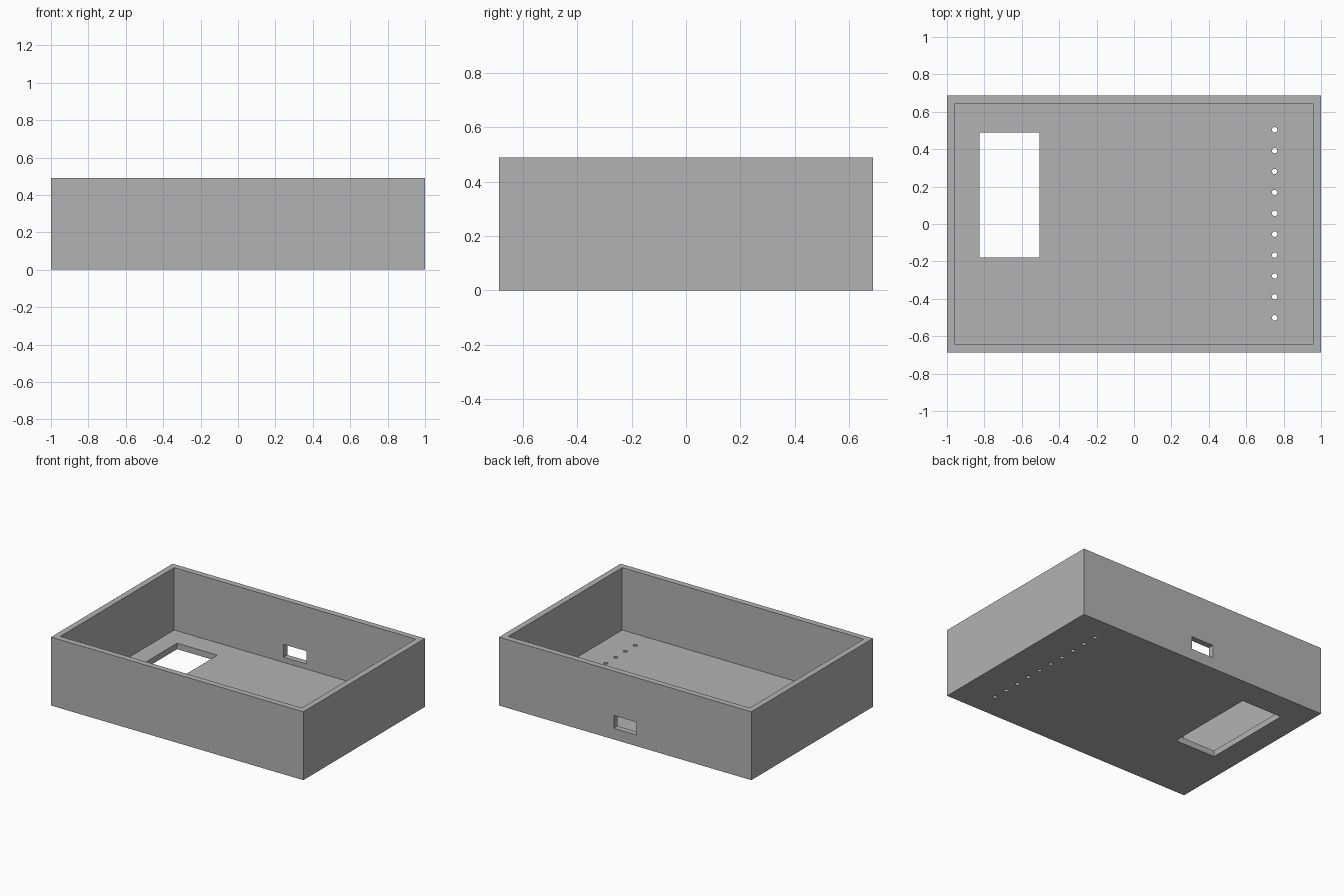
import bpy
import bmesh
from mathutils import Matrix, Vector

if "Cube" in bpy.data.objects:
    bpy.data.objects.remove(bpy.data.objects["Cube"], do_unlink=True)

WIDTH, DEPTH, HEIGHT, WALL = 2.0, 1.376, 0.49, 0.043

grey = bpy.data.materials.new("plain_grey")
grey.use_nodes = True
grey.diffuse_color = (0.45, 0.45, 0.45, 1)
grey.node_tree.nodes["Principled BSDF"].inputs["Base Color"].default_value = (0.45, 0.45, 0.45, 1)


def add_box(bm, low, high):
    low, high = Vector(low), Vector(high)
    size = Matrix.Diagonal((high - low).to_4d())
    size[3][3] = 1
    bmesh.ops.create_cube(bm, size=1, matrix=Matrix.Translation((low + high) / 2) @ size)


def make_object(name, bm):
    mesh = bpy.data.meshes.new(name)
    bm.to_mesh(mesh)
    bm.free()
    mesh.materials.append(grey)
    obj = bpy.data.objects.new(name, mesh)
    bpy.context.collection.objects.link(obj)
    return obj


def cut(target, cutter):
    mod = target.modifiers.new(cutter.name, "BOOLEAN")
    mod.operation = "DIFFERENCE"
    mod.solver = "EXACT"
    mod.object = cutter
    bpy.context.view_layer.objects.active = target
    bpy.ops.object.modifier_apply(modifier=mod.name)
    bpy.data.objects.remove(cutter, do_unlink=True)


# Solid outer block
bm = bmesh.new()
add_box(bm, (-WIDTH / 2, -DEPTH / 2, 0), (WIDTH / 2, DEPTH / 2, HEIGHT))
enclosure = make_object("open_enclosure", bm)

# Open cavity, leaving walls and floor
bm = bmesh.new()
inner_x, inner_y = WIDTH / 2 - WALL, DEPTH / 2 - WALL
add_box(bm, (-inner_x, -inner_y, WALL), (inner_x, inner_y, HEIGHT + 0.1))
cut(enclosure, make_object("cavity_cutter", bm))

# Floor window, back wall port and the row of small floor holes
bm = bmesh.new()
add_box(bm, (-0.826, -0.18, -0.1), (-0.506, 0.49, 0.1))
add_box(bm, (-0.09, inner_y - 0.05, 0.08), (0.09, DEPTH / 2 + 0.05, 0.172))
for i in range(10):
    bmesh.ops.create_cone(bm, cap_ends=True, segments=16, radius1=0.0145, radius2=0.0145, depth=0.2,
                          matrix=Matrix.Translation((0.752, 0.504 - i * 0.1117, 0)))
cut(enclosure, make_object("opening_cutter", bm))
